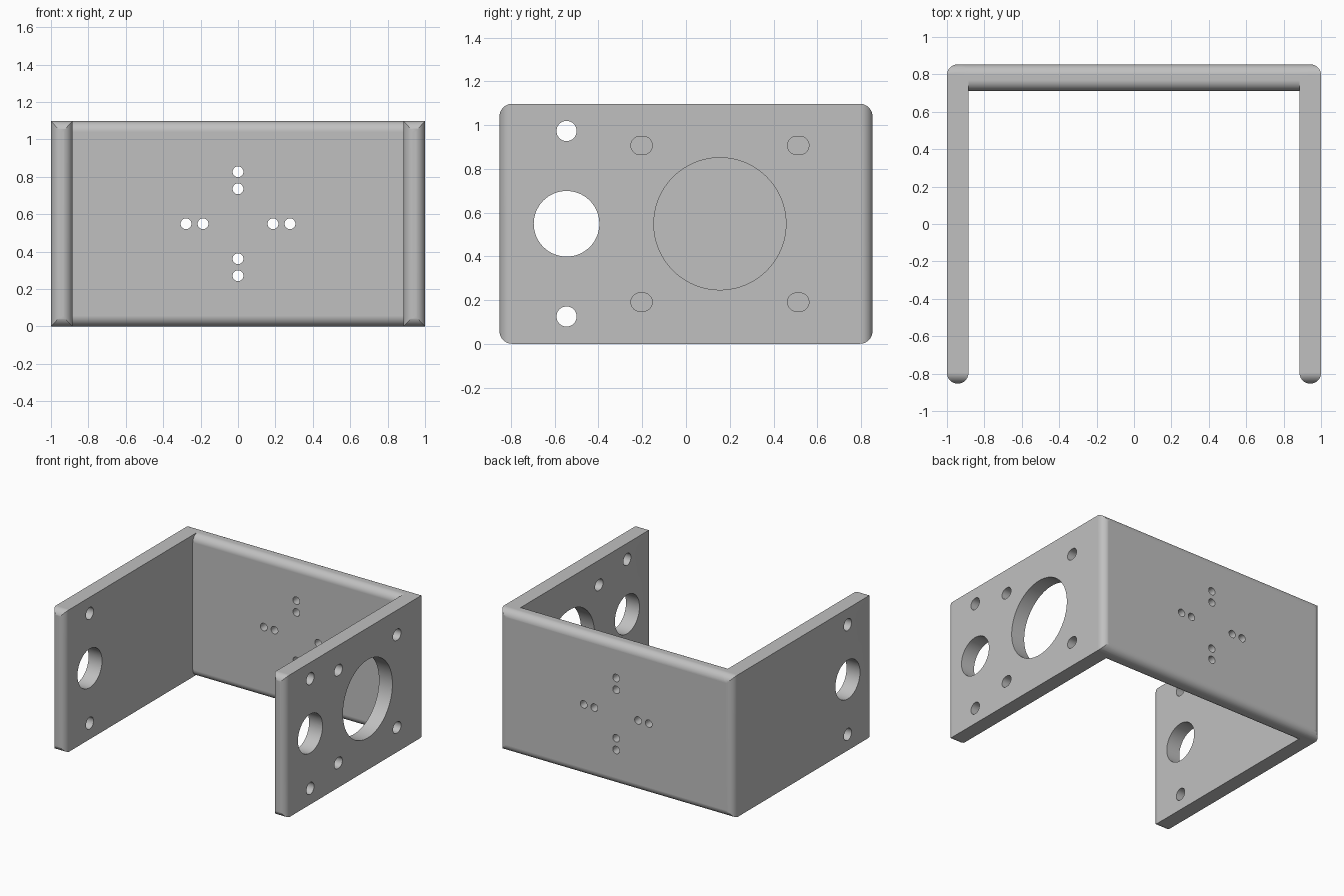
import bpy
import bmesh
from math import cos, sin, pi, radians
from mathutils import Vector

if "Cube" in bpy.data.objects:
    bpy.data.objects.remove(bpy.data.objects["Cube"], do_unlink=True)

HEIGHT, HALF_LEN = 1.097, 0.8525
ARM_T, PLATE_T = 0.115, 0.141
R = ARM_T / 2                  # edge rounding
ARM_X = 1 - R
MID_Z = HEIGHT / 2

steel = bpy.data.materials.new("grey metal")
steel.use_nodes = True
GREY = (0.527, 0.527, 0.527, 1)
steel.diffuse_color = GREY
steel.node_tree.nodes["Principled BSDF"].inputs["Base Color"].default_value = GREY


def outline(cu, cv, hu, hv, r, seg):
    """Rounded rectangle; a circle or slot when r reaches the half size."""
    pts = []
    for k, (su, sv) in enumerate(((1, 1), (-1, 1), (-1, -1), (1, -1))):
        for i in range(seg + 1):
            a = (k + i / seg) * pi / 2
            pts.append((cu + su * (hu - r) + r * cos(a), cv + sv * (hv - r) + r * sin(a)))
    return pts


def add_prism(bm, axis, lo, hi, cu, cv, hu, hv, r, seg=12):
    """Extrude an outline along an axis; u and v are the other two axes in order."""
    place = {"x": lambda u, v, w: Vector((w, u, v)),
             "y": lambda u, v, w: Vector((u, w, v)),
             "z": lambda u, v, w: Vector((u, v, w))}[axis]
    verts = [bm.verts.new(place(u, v, lo)) for u, v in outline(cu, cv, hu, hv, r, seg)]
    verts = verts[:]
    bmesh.ops.remove_doubles(bm, verts=verts, dist=1e-5)
    verts = [v for v in verts if v.is_valid]
    face = bm.faces.new(verts)
    out = bmesh.ops.extrude_face_region(bm, geom=[face])
    moved = [g for g in out["geom"] if isinstance(g, bmesh.types.BMVert)]
    bmesh.ops.translate(bm, verts=moved, vec=place(0, 0, hi - lo))


def make(name, prisms):
    bm = bmesh.new()
    for p in prisms:
        add_prism(bm, *p)
    bmesh.ops.recalc_face_normals(bm, faces=bm.faces[:])
    mesh = bpy.data.meshes.new(name)
    bm.to_mesh(mesh)
    bm.free()
    mesh.materials.append(steel)
    obj = bpy.data.objects.new(name, mesh)
    bpy.context.scene.collection.objects.link(obj)
    return obj


def activate(obj):
    bpy.ops.object.select_all(action="DESELECT")
    obj.select_set(True)
    bpy.context.view_layer.objects.active = obj


def combine(obj, other, operation):
    """Apply a boolean and discard the second object."""
    activate(obj)
    mod = obj.modifiers.new(operation, "BOOLEAN")
    mod.operation, mod.object, mod.solver = operation, other, "EXACT"
    bpy.ops.object.modifier_apply(modifier=mod.name)
    bpy.data.objects.remove(other, do_unlink=True)


def make_arm(name, x):
    # Rounded side outline crossed with a round-ended plan gives mitred corners
    arm = make(name, [("x", x - 0.2, x + 0.2, 0, MID_Z, HALF_LEN, MID_Z, R)])
    plan = make("arm_plan", [("z", -0.2, HEIGHT + 0.2, x, 0, R, HALF_LEN + 0.001, R)])
    combine(arm, plan, "INTERSECT")
    return arm


# Back plate with rounded long edges, joined to both arms
bracket = make("bracket", [("x", -ARM_X, ARM_X, HALF_LEN - PLATE_T / 2, MID_Z,
                            PLATE_T / 2, MID_Z, R)])
for side, name in ((1, "left_arm"), (-1, "right_arm")):
    combine(bracket, make_arm(name, side * ARM_X), "UNION")

holes = []
# Shaft hole and two screw holes through both arms
for dz, r in ((0, 0.15), (0.424, 0.046), (-0.424, 0.046)):
    holes.append(("x", -1.2, 1.2, -0.546, MID_Z + dz, r, r, r, 16))
# Large round opening and four short slots in the left arm
BIG_Y = 0.155
holes.append(("x", 0.7, 1.2, BIG_Y, MID_Z, 0.302, 0.302, 0.302, 24))
for sy in (-1, 1):
    for sz in (-1, 1):
        holes.append(("x", 0.7, 1.2, BIG_Y + sy * 0.358, MID_Z + sz * 0.358,
                      0.049, 0.042, 0.042, 10))
# Cross of screw holes in the back plate
for d in (-0.278, -0.187, 0.187, 0.278):
    for dx, dz in ((d, 0), (0, d)):
        holes.append(("y", 0.5, 1.1, dx, MID_Z + dz, 0.029, 0.029, 0.029, 8))
combine(bracket, make("hole_cutters", holes), "DIFFERENCE")

# Smooth rounded edges while flat faces stay flat
activate(bracket)
bpy.ops.object.shade_smooth_by_angle(angle=radians(25))
normals = bracket.modifiers.new("flat_faces", "WEIGHTED_NORMAL")
normals.keep_sharp = True
